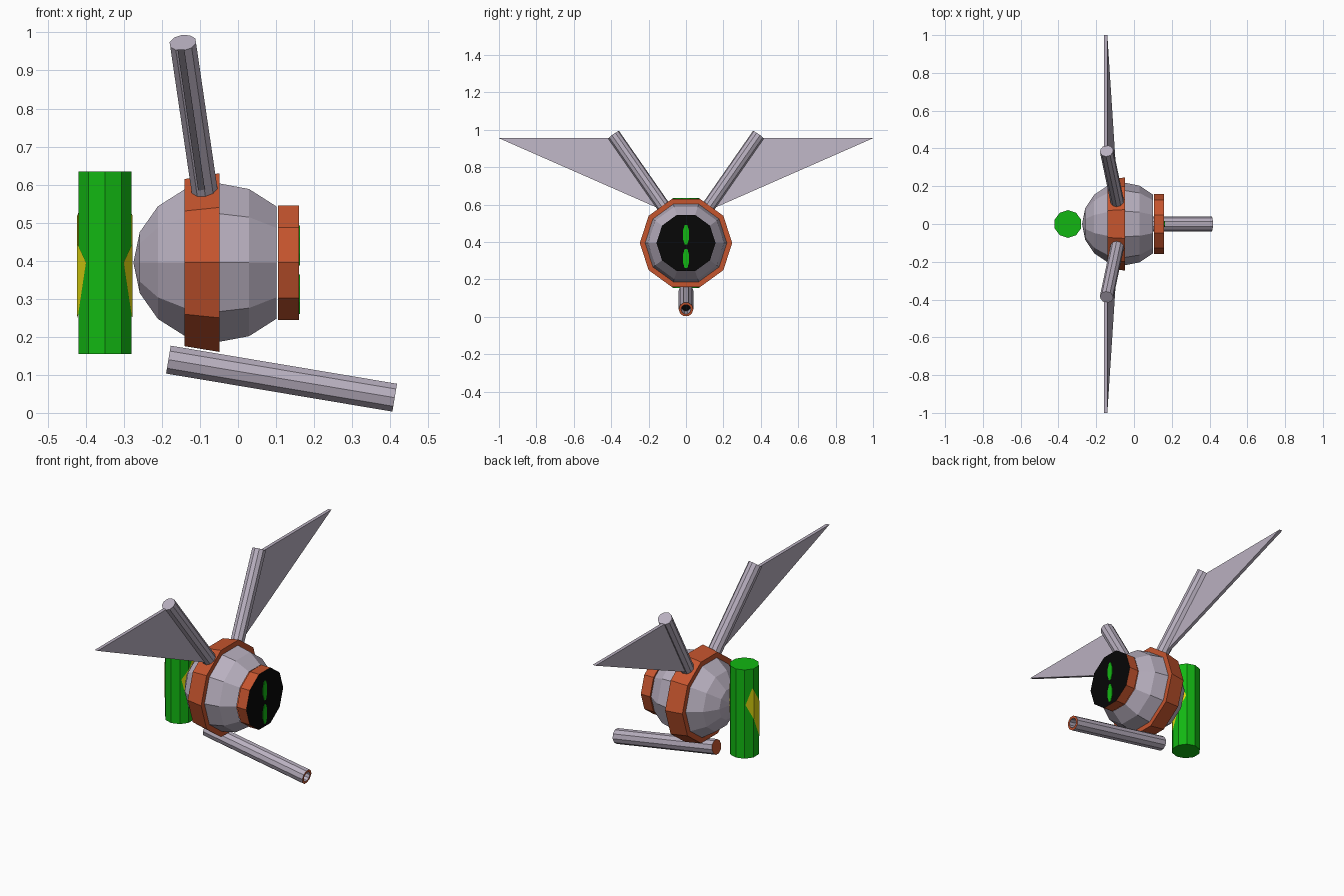
import bpy, bmesh, math
from mathutils import Vector

cube = bpy.data.objects.get("Cube")
if cube:
    bpy.data.objects.remove(cube, do_unlink=True)

SIDES = 10


def material(name, rgb):
    m = bpy.data.materials.new(name)
    m.use_nodes = True
    m.diffuse_color = (*rgb, 1)
    bsdf = next(n for n in m.node_tree.nodes if n.type == 'BSDF_PRINCIPLED')
    bsdf.inputs["Base Color"].default_value = (*rgb, 1)
    bsdf.inputs["Roughness"].default_value = 0.8
    return m


GREY = material("pale grey metal", (0.48, 0.43, 0.52))
ORANGE = material("burnt orange", (0.56, 0.09, 0.027))
GREEN = material("bright green", (0.006, 0.47, 0.006))
BLACK = material("black", (0.002, 0.002, 0.002))
YELLOW = material("yellow", (0.72, 0.65, 0.005))


def finish(bm, name, mats):
    bmesh.ops.recalc_face_normals(bm, faces=bm.faces)
    mesh = bpy.data.meshes.new(name)
    bm.to_mesh(mesh)
    bm.free()
    for m in mats:
        mesh.materials.append(m)
    obj = bpy.data.objects.new(name, mesh)
    bpy.context.collection.objects.link(obj)
    return obj


def lathe(name, origin, axis, profile, mats, bands=None):
    """Spin (distance, radius) points about an axis; bands gives a material per step."""
    origin, axis = Vector(origin), Vector(axis).normalized()
    u = Vector((0, 1, 0))
    u = (u - axis * u.dot(axis)).normalized()
    v = axis.cross(u)
    bm = bmesh.new()
    rings = []
    for d, r in profile:
        centre = origin + axis * d
        count = SIDES if r else 1
        turns = [math.tau * k / SIDES for k in range(count)]
        rings.append([bm.verts.new(centre + r * (math.cos(a) * u + math.sin(a) * v))
                      for a in turns])
    for i, (a, b) in enumerate(zip(rings, rings[1:])):
        made = []
        if len(a) == 1 or len(b) == 1:
            ring = a if len(a) > 1 else b
            tip = b[0] if len(a) > 1 else a[0]
            made = [bm.faces.new((ring[k], ring[(k + 1) % SIDES], tip)) for k in range(SIDES)]
        else:
            for k in range(SIDES):
                n = (k + 1) % SIDES
                made.append(bm.faces.new((a[k], a[n], b[n], b[k])))
        for f in made:
            f.material_index = bands[i] if bands else 0
    return finish(bm, name, mats)


def rod(name, start, end, radius, mat):
    start, end = Vector(start), Vector(end)
    length = (end - start).length
    return lathe(name, start, end - start,
                 [(0, 0), (0, radius), (length, radius), (length, 0)], [mat])


def plate(name, points, x_of_z, thickness, mat):
    """Flat plate from a (y, z) outline, thick along x."""
    bm = bmesh.new()
    sides = [[bm.verts.new((x_of_z(z) + s * thickness / 2, y, z)) for y, z in points]
             for s in (-1, 1)]
    for ring in sides:
        bm.faces.new(ring)
    for k in range(len(points)):
        n = (k + 1) % len(points)
        bm.faces.new((sides[0][k], sides[0][n], sides[1][n], sides[1][k]))
    return finish(bm, name, [mat])


# Round body, open end hidden by the collar
MID = 0.395
R = 0.22
ball = [(-R * math.cos(math.pi * i / 8), R * math.sin(math.pi * i / 8)) for i in range(7)]
ball[0] = (-R, 0)
lathe("body", (-0.055, 0, MID), (1, 0, 0), ball, [GREY])

# Band around the body
lathe("body_band", (-0.14, 0, MID), (1, 0, 0),
      [(0, 0.19), (0, 0.231), (0.092, 0.247), (0.092, 0.21), (0, 0.19)], [ORANGE])

# Collar with black face
lathe("face_collar", (0.105, 0, MID), (1, 0, 0),
      [(0, 0.14), (0, 0.158), (0.055, 0.158), (0.055, 0)], [ORANGE, BLACK], [0, 0, 1])

# Two narrow eyes
for name, z in (("upper_eye", 0.44), ("lower_eye", 0.312)):
    outline = [(0.017 * a, z + 0.052 * b) for a, b in
               ((-0.4, -1), (0.4, -1), (1, -0.4), (1, 0.4), (0.4, 1), (-0.4, 1), (-1, 0.4), (-1, -0.4))]
    plate(name, outline, lambda z: 0.16, 0.006, GREEN)

# Hollow barrel under the body
start, end = Vector((-0.183, 0, 0.14)), Vector((0.412, 0, 0.04))
L = (end - start).length
lathe("barrel", start, end - start,
      [(0, 0), (0, 0.039), (L, 0.039), (L, 0.026), (L - 0.1, 0.026), (L - 0.1, 0)],
      [GREY, ORANGE, BLACK], [1, 0, 1, 0, 2])

# Wing struts and wing membranes
for side, s in (("left", 1), ("right", -1)):
    rod(side + "_strut", (-0.088, s * 0.117, 0.585), (-0.145, s * 0.387, 0.973), 0.036, GREY)
    plate(side + "_wing", [(s * 1.0, 0.955), (s * 0.38, 0.955), (s * 0.135, 0.575)],
          lambda z: -0.15 + 0.147 * (0.955 - z), 0.018, GREY)

# Green canister behind the body
CAN_X, CAN_R = -0.35, 0.0735
rod("canister", (CAN_X, 0, 0.155), (CAN_X, 0, 0.635), CAN_R, GREEN)

# Lightning bolts wrapped over the canister facets
BOLT = [(0.03, 0.53), (-0.055, 0.395), (-0.002, 0.405), (-0.025, 0.25), (0.058, 0.445), (0.005, 0.435)]
near, far = CAN_R * math.sin(math.radians(18)), CAN_R * math.sin(math.radians(54))
x_near, x_far = CAN_R * math.cos(math.radians(18)), CAN_R * math.cos(math.radians(54))
for name, s in (("inner_bolt", 1), ("outer_bolt", -1)):
    bm = bmesh.new()
    bm.faces.new([bm.verts.new((0, y, z)) for y, z in BOLT])
    bmesh.ops.triangulate(bm, faces=bm.faces[:])
    for y in (-near, near):
        bmesh.ops.bisect_plane(bm, geom=bm.verts[:] + bm.edges[:] + bm.faces[:],
                               plane_co=(0, y, 0), plane_no=(0, 1, 0))
    for v in bm.verts:
        t = max(0, (abs(v.co.y) - near) / (far - near))
        v.co.x = CAN_X + s * (x_near + (x_far - x_near) * t + 0.003)
    bm.normal_update()
    flipped = [f for f in bm.faces if f.normal.x * s < 0]
    bmesh.ops.reverse_faces(bm, faces=flipped)
    mesh = bpy.data.meshes.new(name)
    bm.to_mesh(mesh)
    bm.free()
    mesh.materials.append(YELLOW)
    bpy.context.collection.objects.link(bpy.data.objects.new(name, mesh))
